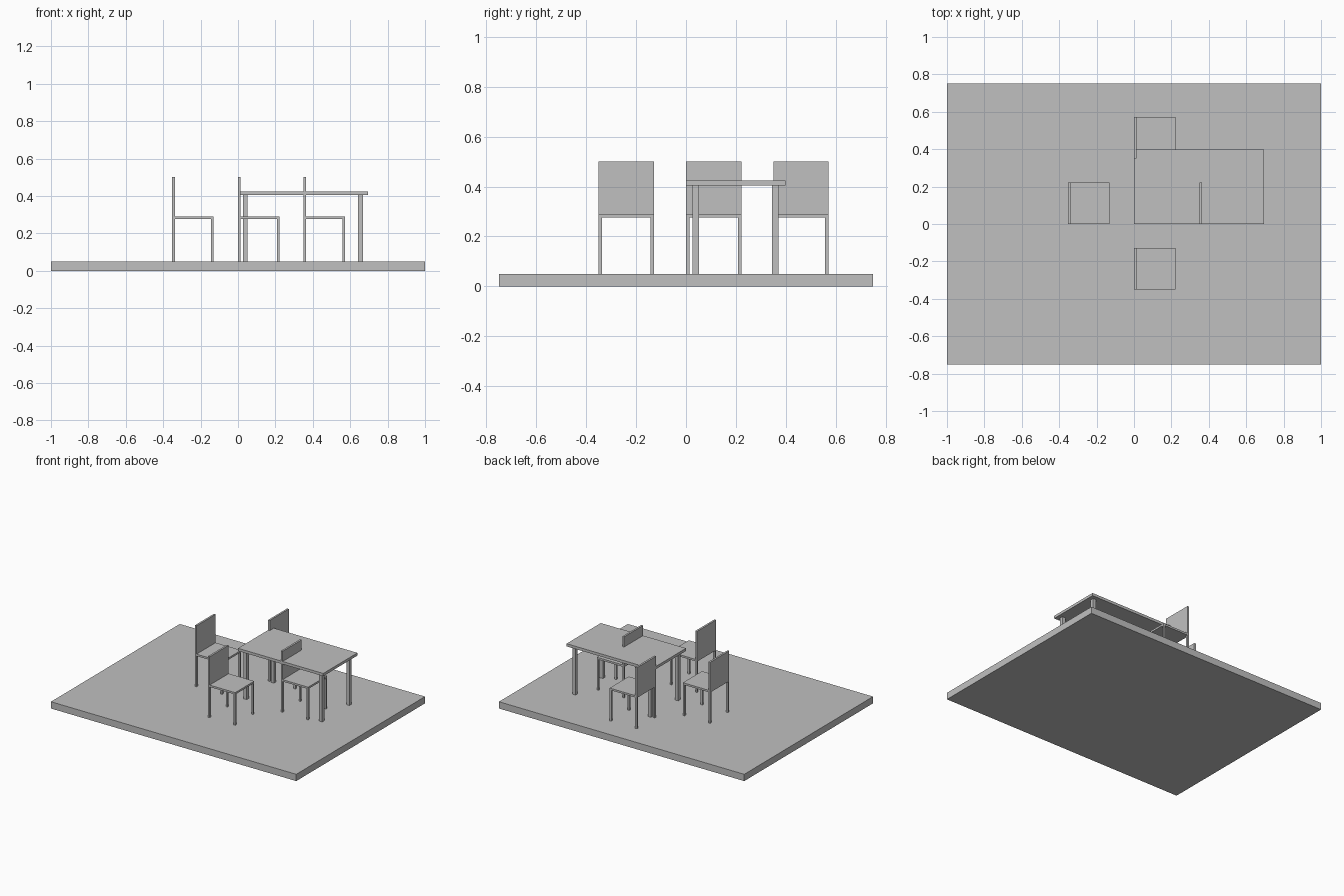
import bpy
import bmesh

if "Cube" in bpy.data.objects:
    bpy.data.objects.remove(bpy.data.objects["Cube"])

grey = bpy.data.materials.new("light grey")
grey.diffuse_color = (0.53, 0.53, 0.53, 1)
grey.use_nodes = True
grey.node_tree.nodes["Principled BSDF"].inputs["Base Color"].default_value = grey.diffuse_color


def boxes(name, spans):
    """One object from boxes given as (low corner, high corner)."""
    bm = bmesh.new()
    for lo, hi in spans:
        for v in bmesh.ops.create_cube(bm, size=1)["verts"]:
            v.co = [a if c < 0 else b for c, a, b in zip(v.co, lo, hi)]
    mesh = bpy.data.meshes.new(name)
    bm.to_mesh(mesh)
    bm.free()
    mesh.materials.append(grey)
    obj = bpy.data.objects.new(name, mesh)
    bpy.context.collection.objects.link(obj)
    return obj


def legs(xs, ys, size, z0, z1):
    return [((x, y, z0), (x + size, y + size, z1)) for x in xs for y in ys]


FLOOR = 0.05

# Floor slab
boxes("floor", [((-1, -0.75, 0), (1, 0.75, FLOOR))])

# Table
boxes("table_top", [((0, 0, 0.405), (0.695, 0.398, 0.425))])
boxes("table_legs", legs((0.027, 0.642), (0.027, 0.345), 0.025, FLOOR, 0.405))

# Four chairs, all with the back on the left side
W, T = 0.222, 0.014
for i, (x, y) in enumerate([(-0.352, 0), (0.35, 0), (0, 0.35), (0, -0.35)], 1):
    parts = [
        boxes(f"chair_{i}_seat", [((0, 0, 0.277), (W, W, 0.291))]),
        boxes(f"chair_{i}_back", [((0, 0, 0.291), (T, W, 0.5))]),
        boxes(f"chair_{i}_legs", legs((0, W - T), (0, W - T), T, FLOOR, 0.277)),
    ]
    for part in parts:
        part.location = (x, y, 0)
